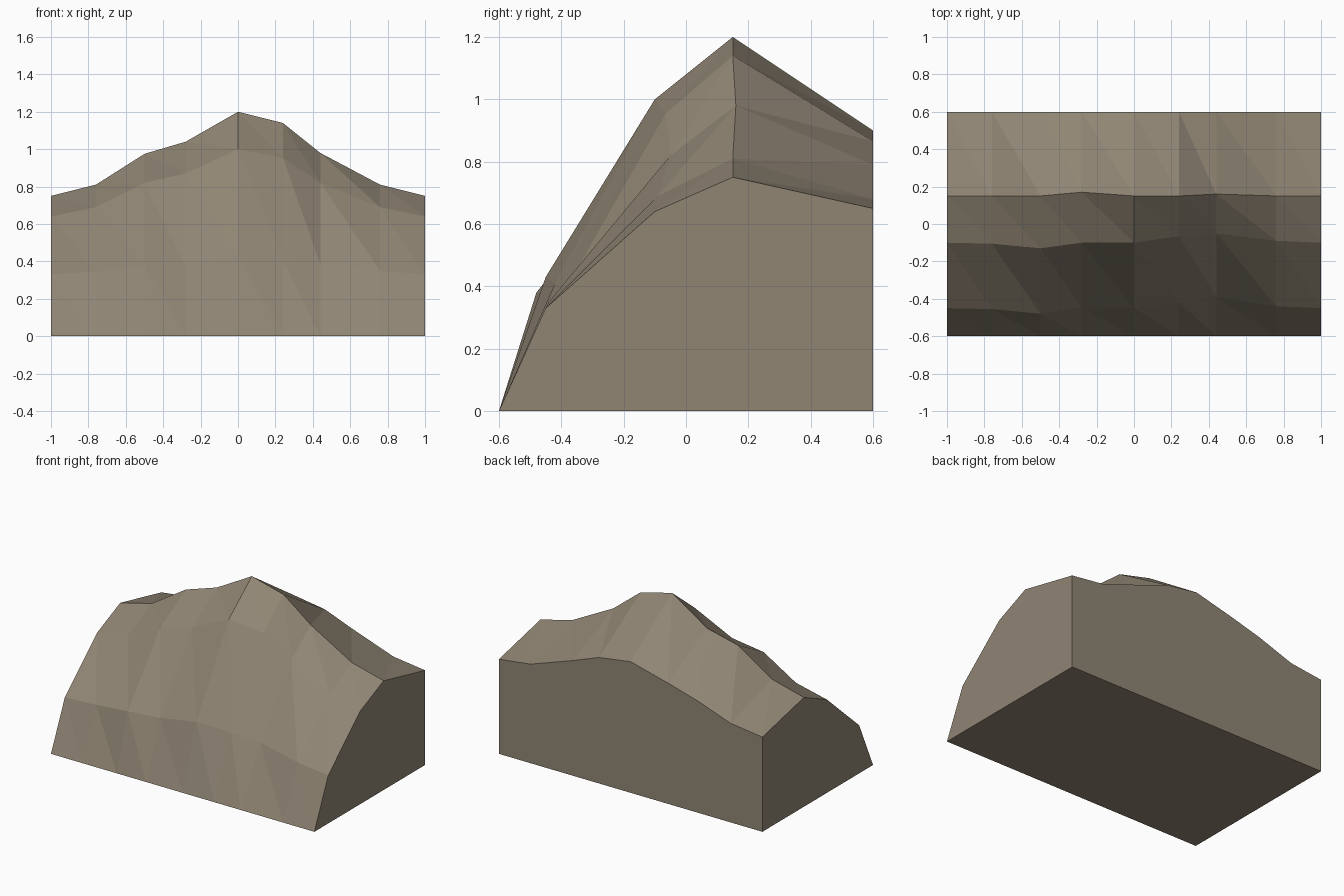
import bpy
import bmesh

# Remove the default object
default_cube = bpy.data.objects.get("Cube")
if default_cube:
    bpy.data.objects.remove(default_cube, do_unlink=True)


def flat_material(name, colour):
    material = bpy.data.materials.new(name)
    material.use_nodes = True
    material.diffuse_color = colour
    shader = material.node_tree.nodes["Principled BSDF"]
    shader.inputs["Base Color"].default_value = colour
    shader.inputs["Roughness"].default_value = 0.9
    return material


# Column positions along the ridge
columns = [-1, -.76, -.5, -.28, 0, .24, .44, .76, 1]
count = len(columns)

# Contour lines from the front foot over the crest to the back: (depths, heights)
foot = ([-.6] * count, [0] * count)
lower_slope = ([-.45, -.455, -.48, -.445, -.45, -.42, -.39, -.44, -.45],
               [.33, .345, .38, .38, .43, .41, .385, .35, .33])
shoulder = ([-.1, -.105, -.13, -.1, -.1, -.065, -.05, -.09, -.1],
            [.64, .69, .82, .87, 1, .955, .82, .69, .64])
crest = ([.15, .15, .15, .17, .15, .15, .16, .15, .15],
         [.75, .81, .975, 1.04, 1.2, 1.14, .98, .81, .75])
back_rim = ([.6] * count, [.65, .68, .77, .83, .9, .865, .79, .68, .65])
back_foot = ([.6] * count, [0] * count)
contours = [foot, lower_slope, shoulder, crest, back_rim]


def build_ridge():
    bm = bmesh.new()
    rows = [[bm.verts.new(point) for point in zip(columns, depths, heights)]
            for depths, heights in contours]

    # Faceted hillside, each cell split along the same diagonal
    for near, far in zip(rows, rows[1:]):
        for i in range(count - 1):
            bm.faces.new((near[i], near[i + 1], far[i]))
            bm.faces.new((near[i + 1], far[i + 1], far[i]))

    # Flat back wall, end walls and underside
    back = [bm.verts.new(point) for point in zip(columns, *back_foot)]
    bm.faces.new(rows[-1] + back[::-1])
    for end in (0, -1):
        bm.faces.new([row[end] for row in rows] + [back[end]])
    bm.faces.new(rows[0] + back[::-1])

    bmesh.ops.recalc_face_normals(bm, faces=bm.faces)
    mesh = bpy.data.meshes.new("rock_ridge")
    bm.to_mesh(mesh)
    bm.free()
    return mesh


# Rock ridge
ridge_mesh = build_ridge()
ridge_mesh.materials.append(flat_material("grey brown rock", (.28, .235, .175, 1)))
ridge = bpy.data.objects.new("rock_ridge", ridge_mesh)
bpy.context.collection.objects.link(ridge)
